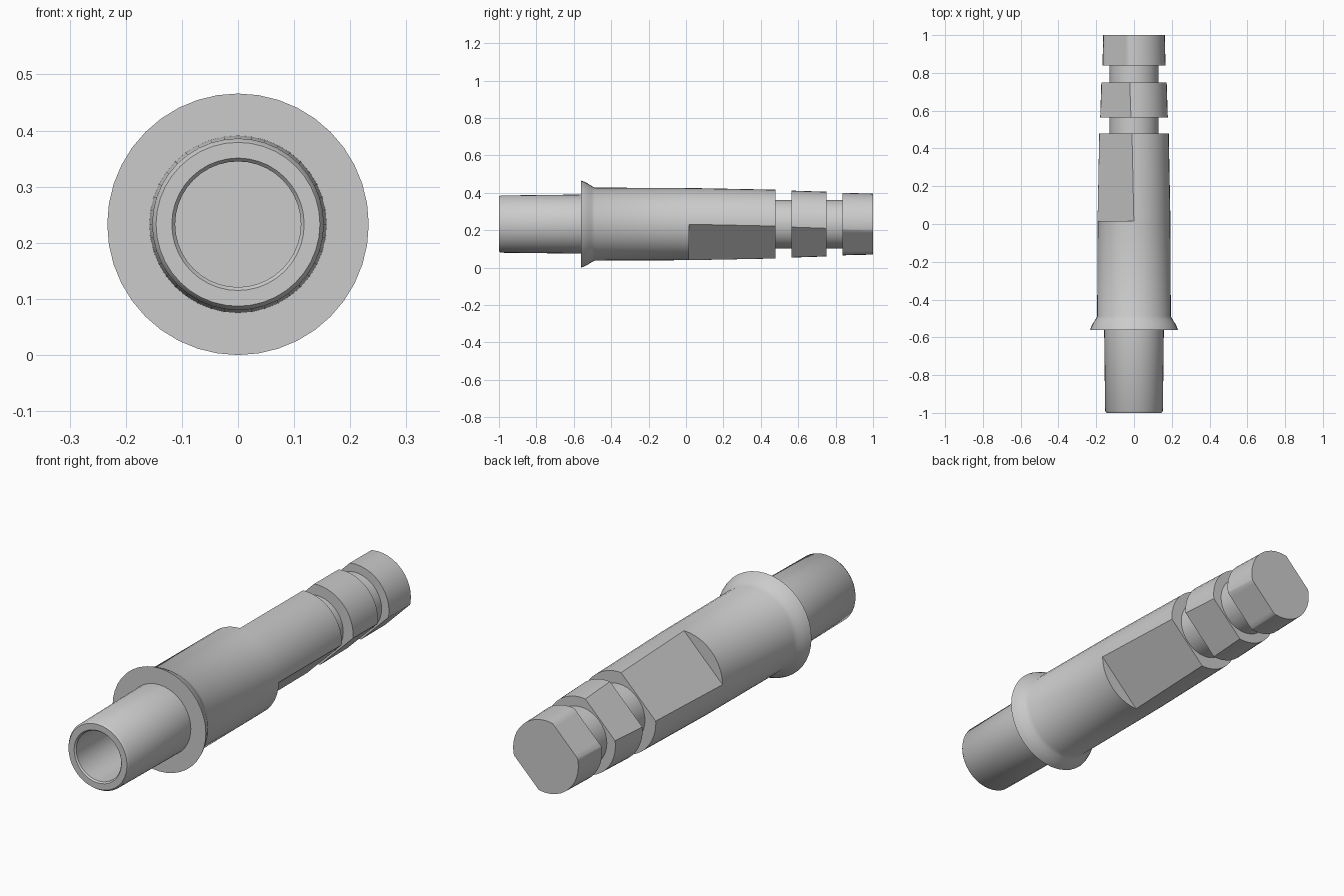
import bpy, bmesh, math
from mathutils import Vector

if "Cube" in bpy.data.objects:
    bpy.data.objects.remove(bpy.data.objects["Cube"])

AXIS_Z = 0.233
SEGMENTS = 40


def lathe(name, profile, flat=None):
    """Revolve (y, radius) points about the long axis, optionally slicing two opposite flats."""
    bm = bmesh.new()
    verts = [bm.verts.new((r, y, 0)) for y, r in profile]
    edges = [bm.edges.new(pair) for pair in zip(verts, verts[1:])]
    bmesh.ops.spin(bm, geom=verts + edges, axis=(0, 1, 0), cent=(0, 0, 0),
                   angle=math.tau, steps=SEGMENTS, use_duplicate=False)
    bmesh.ops.remove_doubles(bm, verts=bm.verts[:], dist=0.0001)
    if flat:
        for side in (1, -1):
            normal = Vector((-side, 0, side)).normalized()
            bmesh.ops.bisect_plane(bm, geom=bm.verts[:] + bm.edges[:] + bm.faces[:],
                                   plane_co=normal * flat, plane_no=normal, clear_outer=True)
            rim = [e for e in bm.edges if e.is_boundary]
            bmesh.ops.holes_fill(bm, edges=rim, sides=0)
    bmesh.ops.recalc_face_normals(bm, faces=bm.faces[:])
    mesh = bpy.data.meshes.new(name)
    bm.to_mesh(mesh)
    bm.free()
    obj = bpy.data.objects.new(name, mesh)
    obj.location.z = AXIS_Z
    bpy.context.collection.objects.link(obj)
    bpy.ops.object.select_all(action='DESELECT')
    obj.select_set(True)
    bpy.context.view_layer.objects.active = obj
    bpy.ops.object.shade_smooth_by_angle(angle=math.radians(35))
    return obj


# Hollow nose, flared collar and the round front half of the shank
collar = [(-0.49 - 0.072 * math.sin(a), 0.195 + 0.038 * (1 - math.cos(a)) ** 0.8)
          for a in (math.radians(d) for d in (90, 70, 50, 30, 0))]
collar = [(-0.562, 0.233), (-0.545, 0.227), (-0.525, 0.217), (-0.505, 0.204), (-0.488, 0.195)]
lathe("front_shank", [(-0.5, 0), (-0.5, 0.112), (-0.993, 0.112), (-1.0, 0.118),
                      (-1.0, 0.146), (-0.99, 0.153), (-0.562, 0.158)]
      + collar + [(0.015, 0.193), (0.015, 0)])

# Rear half with two diagonal flats and two round grooves
lathe("rear_shank", [(0.015, 0), (0.015, 0.193), (0.478, 0.184), (0.478, 0.13),
                     (0.565, 0.13), (0.565, 0.179), (0.75, 0.173), (0.75, 0.13),
                     (0.838, 0.13), (0.838, 0.167), (1.0, 0.163), (1.0, 0)],
      flat=0.137)
